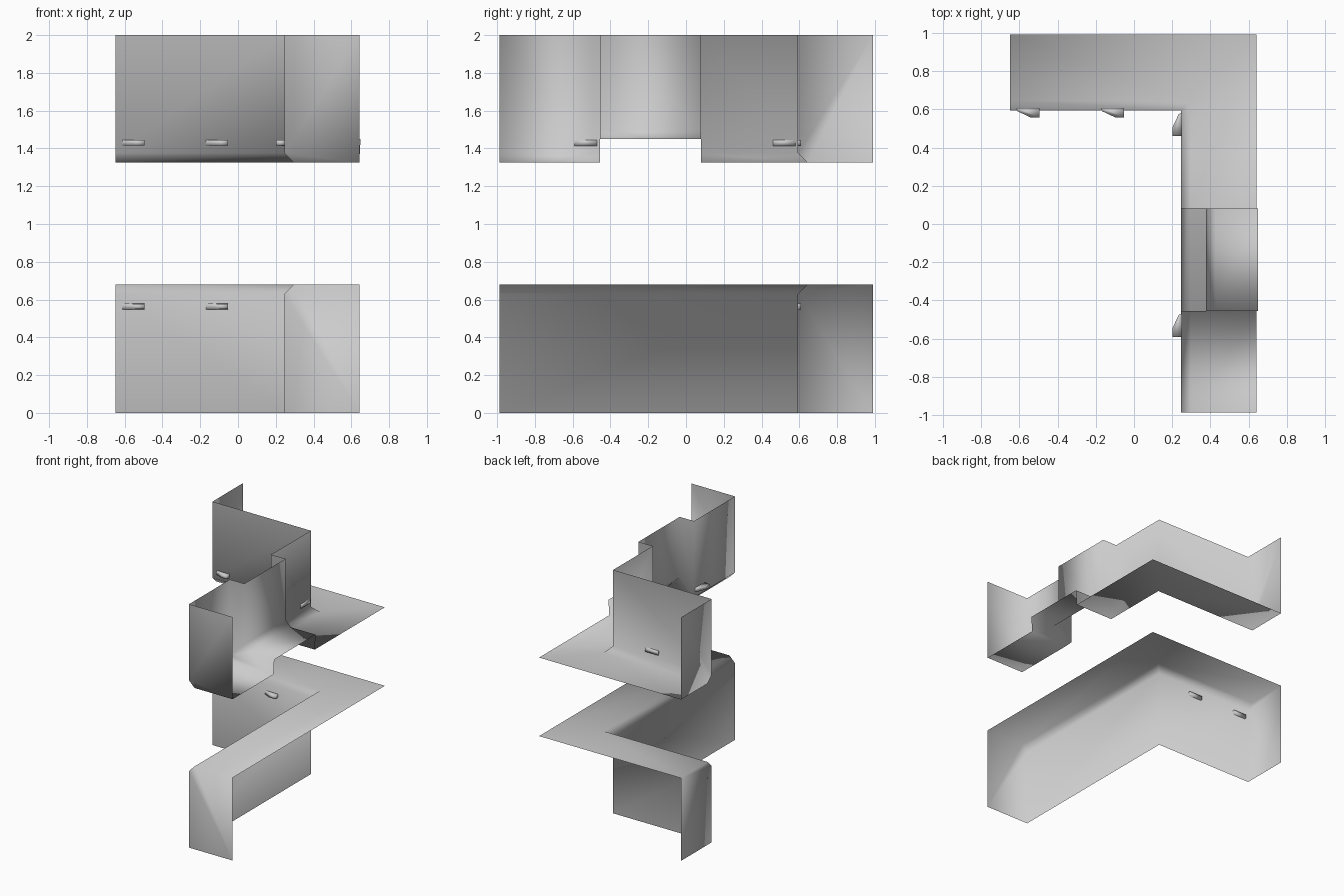
import bpy, bmesh
from mathutils import Matrix, Vector

if "Cube" in bpy.data.objects:
    bpy.data.objects.remove(bpy.data.objects["Cube"])

FX, FY = 0.246, 0.594         # front planes of the two legs
LEFT, NEAR = -0.648, -0.987   # free ends of the legs
DEPTH, CH = 0.396, 0.05
Y0, Y1 = -0.455, 0.08         # recessed bay in the upper run


def profile(z_open, z_shelf, front=0.0, back=DEPTH):
    """Open front face, chamfer, then horizontal panel: (depth, z) points."""
    s = 1 if z_shelf > z_open else -1
    return [(front, z_open), (front, z_shelf - s * CH),
            (front + CH, z_shelf), (back, z_shelf)]


def finish(name, bm):
    bmesh.ops.remove_doubles(bm, verts=bm.verts, dist=1e-5)
    bmesh.ops.recalc_face_normals(bm, faces=bm.faces)
    me = bpy.data.meshes.new(name)
    bm.to_mesh(me)
    bm.free()
    me.shade_smooth()
    ob = bpy.data.objects.new(name, me)
    bpy.context.collection.objects.link(ob)
    return ob


def sweep(bm, prof, stations, cap_start=False, cap_end=False):
    """Loft the profile; each station maps a depth to an (x, y) position."""
    rows = [[bm.verts.new((*st(d), z)) for d, z in prof] for st in stations]
    for a, b in zip(rows, rows[1:]):
        for i in range(len(prof) - 1):
            bm.faces.new((a[i], a[i + 1], b[i + 1], b[i]))
    for row, cap, st in ((rows[0], cap_start, stations[0]),
                         (rows[-1], cap_end, stations[-1])):
        if cap:
            corner = bm.verts.new((*st(prof[-1][0]), prof[0][1]))
            bm.faces.new(row + [corner])


def side(y):
    return lambda d: (FX + d, y)


def corner(d):
    return (FX + d, FY + d)


def left_end(d):
    return (LEFT, FY + d)


# Lower cabinet run with worktop
bm = bmesh.new()
sweep(bm, profile(0, 0.68), [side(NEAR), corner, left_end], True, True)
finish("lower_cabinets", bm)

# Upper cabinet run, split by the recessed bay
bm = bmesh.new()
full = profile(2.0, 1.325)
bay = profile(2.0, 1.45, 0.13, 0.403)
sweep(bm, full, [side(NEAR), side(Y0)], cap_start=True)
sweep(bm, full, [side(Y1), corner, left_end], cap_end=True)
sweep(bm, bay, [side(Y0), side(Y1)])
# Step panels on both sides of the bay
for y in (Y0, Y1):
    bm.faces.new([bm.verts.new((FX + d, y, z)) for d, z in full + bay[::-1]])
finish("upper_cabinets", bm)


# Wedge handles: built facing -x with the thick end toward -y
def handle(name, x, y, z, turn=0.0):
    pts = [(0.006, -0.06), (-0.045, -0.06), (-0.045, -0.015),
           (-0.012, 0.055), (0.0, 0.06), (0.006, 0.06)]
    bm = bmesh.new()
    f = bm.faces.new([bm.verts.new((px, py, -0.016)) for px, py in pts])
    ext = bmesh.ops.extrude_face_region(bm, geom=[f])
    top = [v for v in ext["geom"] if isinstance(v, bmesh.types.BMVert)]
    bmesh.ops.translate(bm, verts=top, vec=(0, 0, 0.032))
    # Slightly thinner outer lip
    for v in bm.verts:
        if v.co.x < -0.04:
            v.co.z *= 0.85
    bm.transform(Matrix.Translation(Vector((x, y, z))) @ Matrix.Rotation(turn, 4, "Z"))
    finish(name, bm)


QUARTER = 1.5707963
for i, x in enumerate((-0.555, -0.112)):
    handle(f"lower_handle_{i}", x, FY + 0.008, 0.563, QUARTER)
    handle(f"upper_handle_{i}", x, FY + 0.008, 1.43, QUARTER)
for i, y in enumerate((0.52, -0.53)):
    handle(f"upper_side_handle_{i}", FX, y, 1.43)
